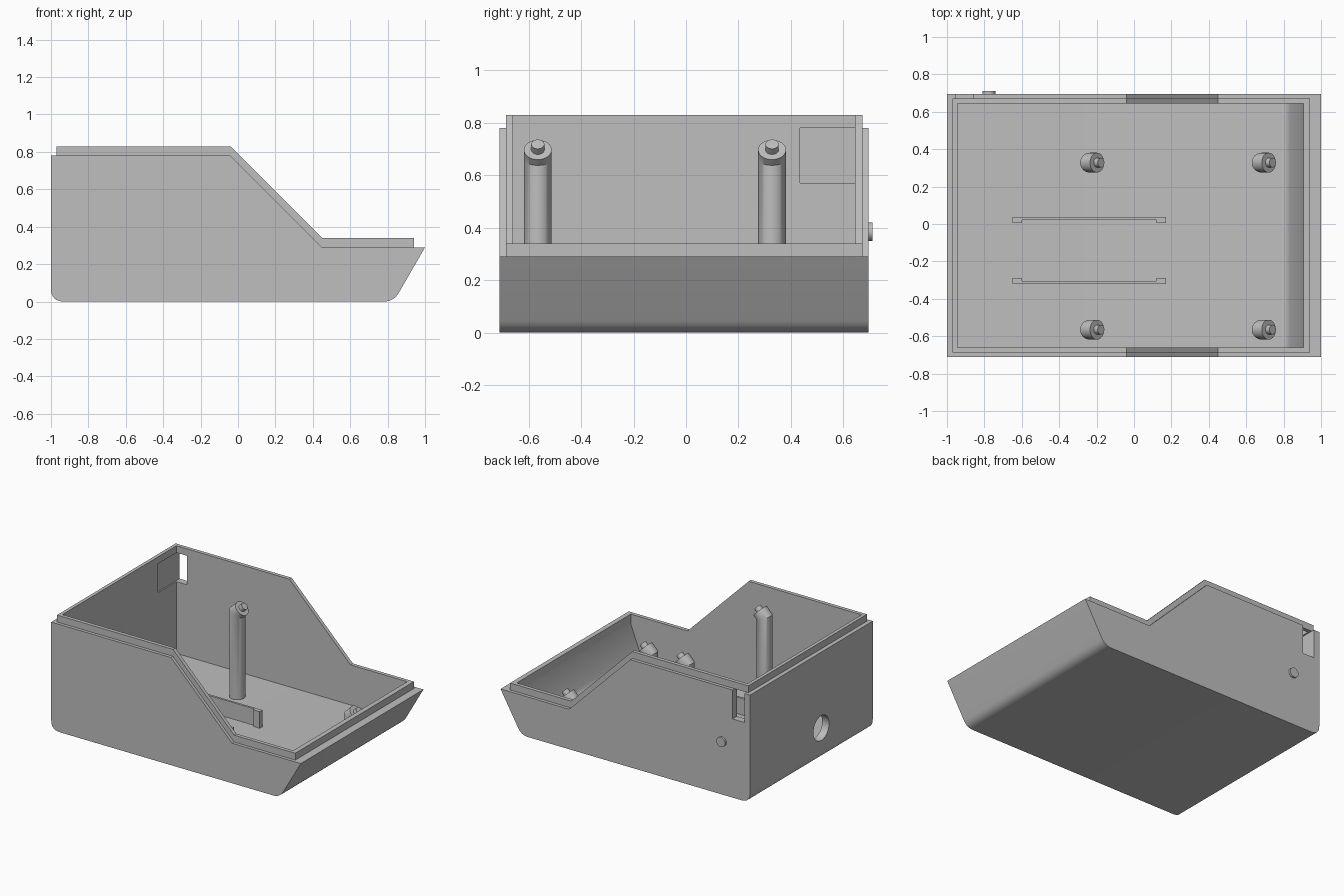
import bpy, bmesh, math
from mathutils import Vector

if "Cube" in bpy.data.objects:
    bpy.data.objects.remove(bpy.data.objects["Cube"], do_unlink=True)

grey = bpy.data.materials.new("light grey plastic")
grey.use_nodes = True
colour = (0.52, 0.52, 0.52, 1)
grey.diffuse_color = colour
grey.node_tree.nodes["Principled BSDF"].inputs["Base Color"].default_value = colour

FLOOR = 0.05


def finish(name, bm):
    bmesh.ops.recalc_face_normals(bm, faces=bm.faces)
    mesh = bpy.data.meshes.new(name)
    bm.to_mesh(mesh)
    bm.free()
    mesh.materials.append(grey)
    ob = bpy.data.objects.new(name, mesh)
    bpy.context.collection.objects.link(ob)
    return ob


def prism(name, profile, y0, y1):
    """Extrude an xz profile along y."""
    bm = bmesh.new()
    face = bm.faces.new([bm.verts.new((x, y0, z)) for x, z in profile])
    new = bmesh.ops.extrude_face_region(bm, geom=[face])["geom"]
    moved = [v for v in new if isinstance(v, bmesh.types.BMVert)]
    bmesh.ops.translate(bm, verts=moved, vec=(0, y1 - y0, 0))
    return finish(name, bm)


def box(name, x0, x1, y0, y1, z0, z1):
    return prism(name, [(x0, z0), (x1, z0), (x1, z1), (x0, z1)], y0, y1)


def loft(name, rings, sides=40):
    """Skin circles given as (centre, first radius vector, second radius vector)."""
    bm = bmesh.new()
    loops = []
    for c, u, v in rings:
        angles = [2 * math.pi * i / sides for i in range(sides)]
        loops.append([bm.verts.new(c + u * math.cos(a) + v * math.sin(a)) for a in angles])
    for a, b in zip(loops, loops[1:]):
        for i in range(sides):
            j = (i + 1) % sides
            bm.faces.new((a[i], a[j], b[j], b[i]))
    bm.faces.new(loops[0])
    bm.faces.new(loops[-1])
    return finish(name, bm)


def fillet(start, corner, end, steps=8):
    a, b, c = Vector(start), Vector(corner), Vector(end)
    return [tuple(a.lerp(b, t).lerp(b.lerp(c, t), t)) for t in (i / steps for i in range(steps + 1))]


def combine(target, other, operation):
    mod = target.modifiers.new("join", "BOOLEAN")
    mod.operation = operation
    mod.solver = "EXACT"
    mod.object = other
    bpy.context.view_layer.objects.active = target
    bpy.ops.object.modifier_apply(modifier=mod.name)
    bpy.data.objects.remove(other, do_unlink=True)


# Outer case with rounded bottom corners and a sloping top edge
outline = fillet((-1, 0.07), (-1, 0), (-0.93, 0))
outline += fillet((0.78, 0), (0.833, 0), (0.86, 0.047))
outline += [(1, 0.29), (0.45, 0.29), (-0.04, 0.78), (-1, 0.78)]
case = prism("case_shell", outline, -0.71, 0.695)

# Raised lip set in from the rim
lip = prism("lip", [(-0.97, 0.2), (0.94, 0.2), (0.94, 0.34), (0.45, 0.34),
                    (-0.04, 0.83), (-0.97, 0.83)], -0.687, 0.672)
combine(case, lip, "UNION")

# Hollow interior following the slanted end wall
inside = [(-0.945, FLOOR)] + fillet((0.79, FLOOR), (0.82, FLOOR), (0.835, 0.09))
inside += [(0.905, 0.27), (0.905, 1), (-0.945, 1)]
combine(case, prism("cavity", inside, -0.66, 0.645), "DIFFERENCE")

# Corner slot, running as a shallow recess along the end wall
combine(case, box("slot", -0.955, -0.86, 0.435, 0.75, 0.57, 0.78), "DIFFERENCE")

# Round cable hole in the tall end wall
Y, Z = Vector((0, 1, 0)), Vector((0, 0, 1))
hole = loft("hole", [(Vector((x, -0.12, 0.23)), Y * 0.09, Z * 0.09) for x in (-1.1, -0.9)], 48)
combine(case, hole, "DIFFERENCE")

# Small round button on the back
X = Vector((1, 0, 0))
loft("back_button", [(Vector((-0.775, y, 0.385)), X * 0.035, Z * 0.035) for y in (0.68, 0.71)])


# Posts with heads bent toward the slope and a locating pin
def post(name, x, y, elbow_z, r=0.053, pin=0.025):
    axis = Vector((1, 0, 1)).normalized()
    across = Vector((1, 0, -1)).normalized()
    mitre = Vector((1, 0, -math.tan(math.pi / 8)))
    elbow = Vector((x, y, elbow_z))
    top = elbow + axis * 0.053
    tip = top + axis * 0.03
    loft(name, [(Vector((x, y, FLOOR - 0.01)), X * r, Y * r),
                (elbow, mitre * r, Y * r),
                (top, across * r, Y * r),
                (top, across * pin, Y * pin),
                (tip, across * pin, Y * pin)])


for side, y in (("front", -0.565), ("back", 0.328)):
    post(side + "_tall_post", -0.235, y, 0.66)
    post(side + "_short_post", 0.683, y, 0.15)

# Pair of board rails, recessed on their facing sides
for side, y, d in (("back", 0.038, -1), ("front", -0.32, 1)):
    low, mid, high = y, y + d * 0.016, y + d * 0.032
    profile = [(-0.65, low), (0.17, low), (0.17, high), (0.12, high),
               (0.12, mid), (-0.6, mid), (-0.6, high), (-0.65, high)]
    bm = bmesh.new()
    base = bm.faces.new([bm.verts.new((px, py, FLOOR - 0.01)) for px, py in profile])
    new = bmesh.ops.extrude_face_region(bm, geom=[base])["geom"]
    bmesh.ops.translate(bm, vec=(0, 0, 0.13),
                        verts=[v for v in new if isinstance(v, bmesh.types.BMVert)])
    finish(side + "_board_rail", bm)

# Smooth the round surfaces and keep the edges crisp
bpy.ops.object.select_all(action="DESELECT")
for ob in bpy.context.collection.objects:
    if ob.type == "MESH":
        ob.select_set(True)
        bpy.context.view_layer.objects.active = ob
bpy.ops.object.shade_smooth_by_angle(angle=math.radians(30))
